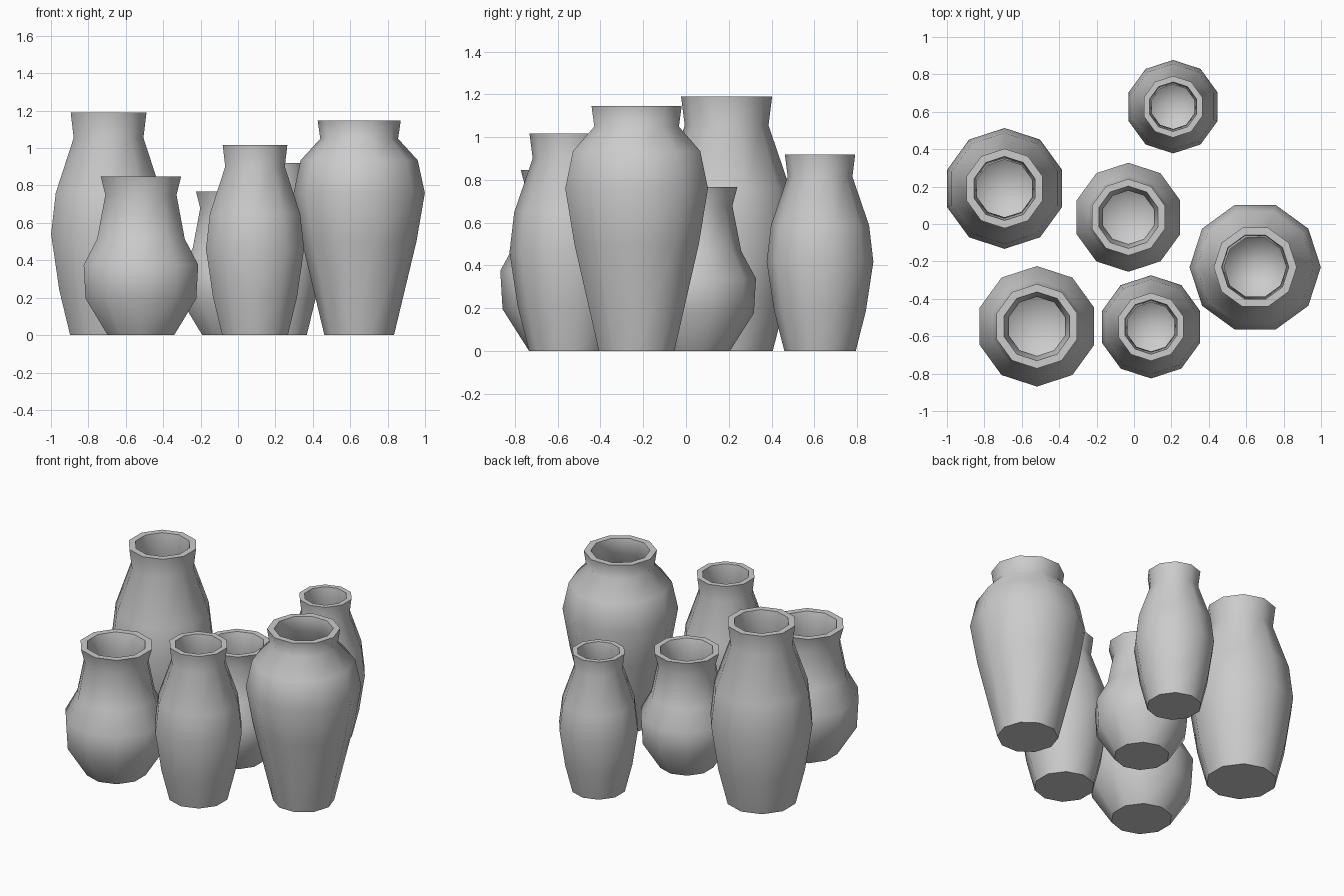
import bpy
import bmesh
from math import cos, sin, radians

cube = bpy.data.objects.get("Cube")
if cube:
    bpy.data.objects.remove(cube, do_unlink=True)

SIDES = 10
WALL = 0.042

# Single plain clay colour
clay = bpy.data.materials.new("grey clay")
clay.use_nodes = True
colour = (0.6, 0.6, 0.6, 1)
clay.diffuse_color = colour
clay.node_tree.nodes["Principled BSDF"].inputs["Base Color"].default_value = colour

# Outer profiles as (radius, height), from base to rim
TALL = [(0.216, 0), (0.277, 0.24), (0.323, 0.54), (0.297, 0.76), (0.196, 1.055), (0.213, 1.19)]
SQUAT = [(0.187, 0), (0.311, 0.195), (0.322, 0.375), (0.246, 0.515), (0.2, 0.75), (0.226, 0.847)]
BROAD = [(0.186, 0), (0.306, 0.5), (0.351, 0.76), (0.313, 0.935), (0.208, 1.05), (0.222, 1.147)]


def vase(name, profile, x, y, scale=1.0, turn=18):
    """Revolve the outer wall, rim, inner wall and floor of one hollow vase."""
    inner = [(r - WALL, max(z, WALL)) for r, z in reversed(profile)]
    bm = bmesh.new()
    rings = []
    for r, z in profile + inner:
        angles = [radians(turn + 360 * k / SIDES) for k in range(SIDES)]
        rings.append([bm.verts.new((r * cos(a), r * sin(a), z)) for a in angles])

    rim = len(profile) - 1
    for i, (low, high) in enumerate(zip(rings, rings[1:])):
        for k in range(SIDES):
            n = (k + 1) % SIDES
            face = bm.faces.new((low[k], low[n], high[n], high[k]))
            face.smooth = i != rim
    base = bm.faces.new(rings[0][::-1])

    # Floor as a fan, blended smoothly into the inner wall
    centre = bm.verts.new((0, 0, WALL))
    for k in range(SIDES):
        bm.faces.new((rings[-1][k], rings[-1][(k + 1) % SIDES], centre)).smooth = True

    # Crisp edges around the flat base and rim
    for face in bm.faces:
        if not face.smooth or face is base:
            for edge in face.edges:
                edge.smooth = False

    mesh = bpy.data.meshes.new(name)
    bm.to_mesh(mesh)
    bm.free()
    mesh.materials.append(clay)
    obj = bpy.data.objects.new(name, mesh)
    obj.location = (x, y, 0)
    obj.scale = (scale, scale, scale)
    bpy.context.collection.objects.link(obj)


vase("tall_vase_large", TALL, -0.692, 0.19)
vase("tall_vase_medium", TALL, 0.091, -0.55, 0.854)
vase("tall_vase_small", TALL, 0.209, 0.627, 0.773)
vase("squat_vase_large", SQUAT, -0.519, -0.547)
vase("squat_vase_small", SQUAT, -0.03, 0.036, 0.905)
vase("broad_shouldered_vase", BROAD, 0.648, -0.231, turn=0)
